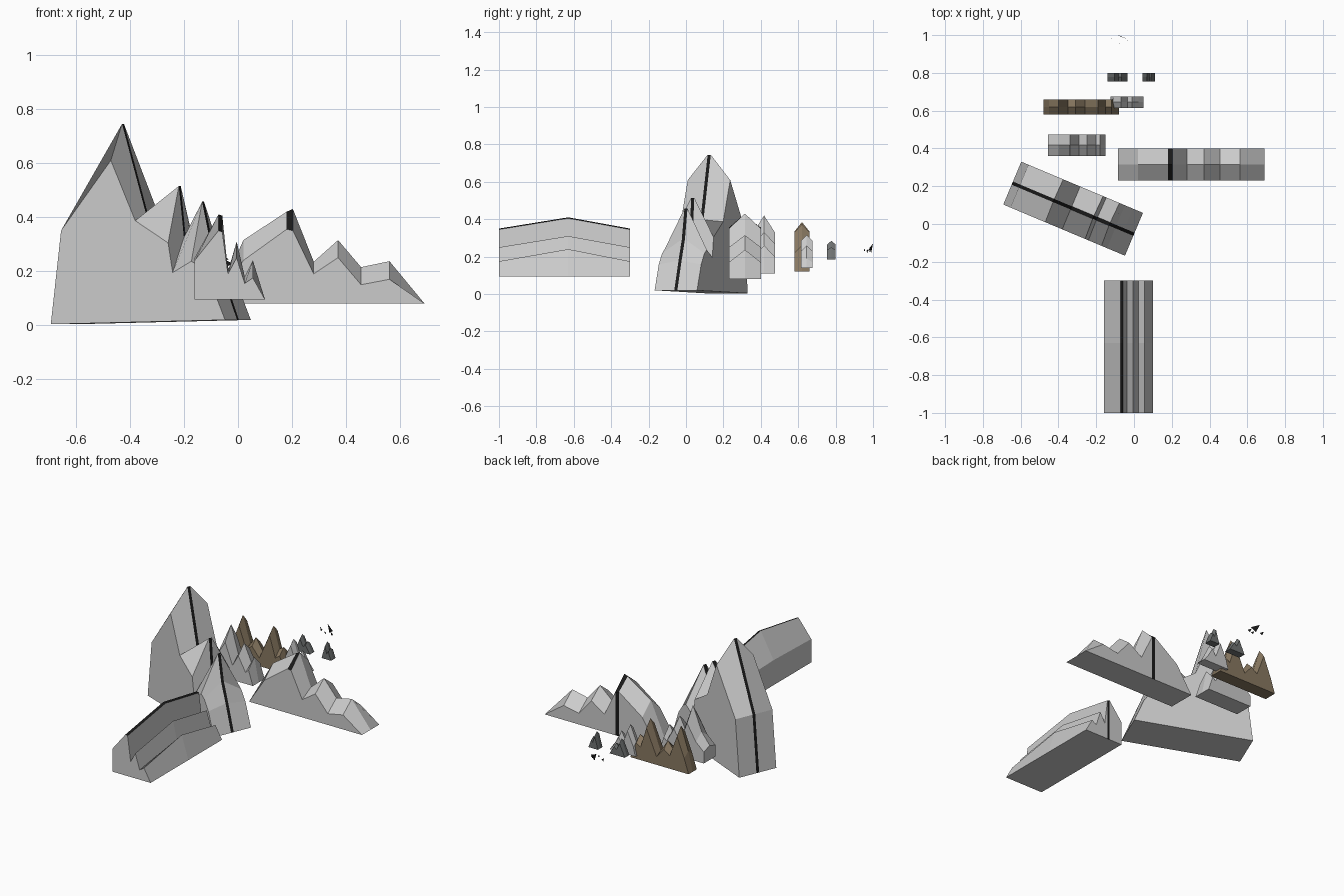
import bpy, bmesh, math
from mathutils import Matrix

if "Cube" in bpy.data.objects:
    bpy.data.objects.remove(bpy.data.objects["Cube"])


def mat(name, rgb):
    m = bpy.data.materials.new(name)
    m.diffuse_color = (*rgb, 1)
    m.use_nodes = True
    m.node_tree.nodes["Principled BSDF"].inputs["Base Color"].default_value = m.diffuse_color
    return m


ROCK = mat("rock_grey", (0.8, 0.8, 0.8))
BLACK = mat("crack_black", (0.01, 0.01, 0.01))
BROWN = mat("rock_brown", (0.25, 0.19, 0.12))
DARK = mat("rock_dark", (0.16, 0.17, 0.17))


def finish(name, bm, mats):
    bmesh.ops.remove_doubles(bm, verts=bm.verts, dist=0.0005)
    bmesh.ops.recalc_face_normals(bm, faces=bm.faces)
    me = bpy.data.meshes.new(name)
    bm.to_mesh(me)
    bm.free()
    for m in mats:
        me.materials.append(m)
    ob = bpy.data.objects.new(name, me)
    bpy.context.collection.objects.link(ob)
    return ob


def ridge(name, pts, y0, y1, base, rock=ROCK, crack=None, long_crack=0, mid=None):
    """Jagged ridge: stations (x, crest z, edge z) swept over front, crest and back rows."""
    mid = (y0 + y1) / 2 if mid is None else mid
    h = long_crack / 2
    crest = [mid - h, mid + h] if h else [mid]
    bm = bmesh.new()
    grid = []
    for x, zc, ze in pts:
        ring = [(x, y0, base), (x, y0, ze)]
        ring += [(x, y, zc) for y in crest]
        ring += [(x, y1, ze), (x, y1, base)]
        grid.append([bm.verts.new(c) for c in ring])
    n = len(grid[0])
    for i in range(len(grid) - 1):
        a, b = grid[i], grid[i + 1]
        for j in range(n):
            k = (j + 1) % n
            f = bm.faces.new((a[j], b[j], b[k], a[k]))
            dark = (h and j == 2) or (crack == i and 1 <= j <= n - 2)
            f.material_index = 1 if dark else 0
    bm.faces.new(grid[0])
    bm.faces.new(grid[-1])
    return finish(name, bm, (rock, BLACK))


# Tallest ridge, turned and slightly tilted, with a crack along its crest
main = ridge("main_ridge", [
    (-.352, 0, 0), (-.303, .345, .345), (-.0975, .735, .6), (-.005, .385, .375),
    (.125, .5, .29), (.141, .31, .18), (.217, .44, .22), (.249, .275, .2),
    (.2925, .16, .14), (.347, 0, 0)], -.123, .123, 0, long_crack=.018)
main.matrix_world = (Matrix.Translation((-.32, .08, .012))
                     @ Matrix.Rotation(math.radians(-22.8), 4, 'Z')
                     @ Matrix.Rotation(math.radians(-1.3), 4, 'Y'))

# Deep ridge in front, cracked across its peak
ridge("front_ridge", [
    (-.16, .095, .095), (-.16, .25, .24), (-.072, .41, .35), (-.058, .405, .345),
    (-.037, .2, .19), (-.005, .31, .25), (.025, .18, .155), (.055, .24, .175),
    (.10, .095, .095)], -1, -.30, .095, crack=2, mid=-.63)

# Long ridge on the right
ridge("right_ridge", [
    (-.085, .08, .08), (.02, .315, .24), (.18, .42, .355), (.203, .43, .35),
    (.28, .235, .19), (.37, .315, .25), (.455, .215, .15), (.56, .237, .17),
    (.69, .08, .08)], .23, .40, .08, crack=2)

# Smaller ridges receding behind
ridge("left_back_ridge", [
    (-.455, .11, .11), (-.455, .2, .18), (-.40, .27, .23), (-.34, .42, .33),
    (-.29, .25, .2), (-.25, .33, .27), (-.2, .22, .18), (-.18, .26, .2),
    (-.15, .11, .11)], .36, .475, .11)
ridge("brown_ridge", [
    (-.48, .12, .12), (-.45, .24, .21), (-.40, .385, .335), (-.35, .22, .2),
    (-.31, .27, .23), (-.26, .19, .17), (-.19, .375, .33), (-.15, .24, .2),
    (-.12, .26, .22), (-.08, .12, .12)], .58, .66, .12, BROWN)
ridge("small_back_ridge", [
    (-.125, .14, .14), (-.11, .22, .2), (-.07, .315, .285), (-.035, .21, .19),
    (-.01, .26, .23), (.025, .19, .17), (.05, .14, .14)], .615, .675, .14)
for name, x0, x1 in (("far_ridge_left", -.14, -.035), ("far_ridge_right", .045, .11)):
    w = x1 - x0
    ridge(name, [
        (x0, .185, .185), (x0 + .35 * w, .285, .265), (x0 + .55 * w, .23, .22),
        (x0 + .7 * w, .25, .235), (x1, .185, .185)], .755, .80, .185, DARK)

# Tiny dark flakes at the far end
bm = bmesh.new()
for x, y, z, s in ((-.115, .98, .235, .012), (-.06, .99, .245, .025),
                   (-.035, .97, .23, .012), (-.07, .955, .235, .009)):
    tri = ((-s, s * .4, s), (s, -s * .4, 0), (-s * .2, 0, -s))
    bm.faces.new([bm.verts.new((x + a, y + b, z + c)) for a, b, c in tri])
finish("far_flakes", bm, (BLACK,))
